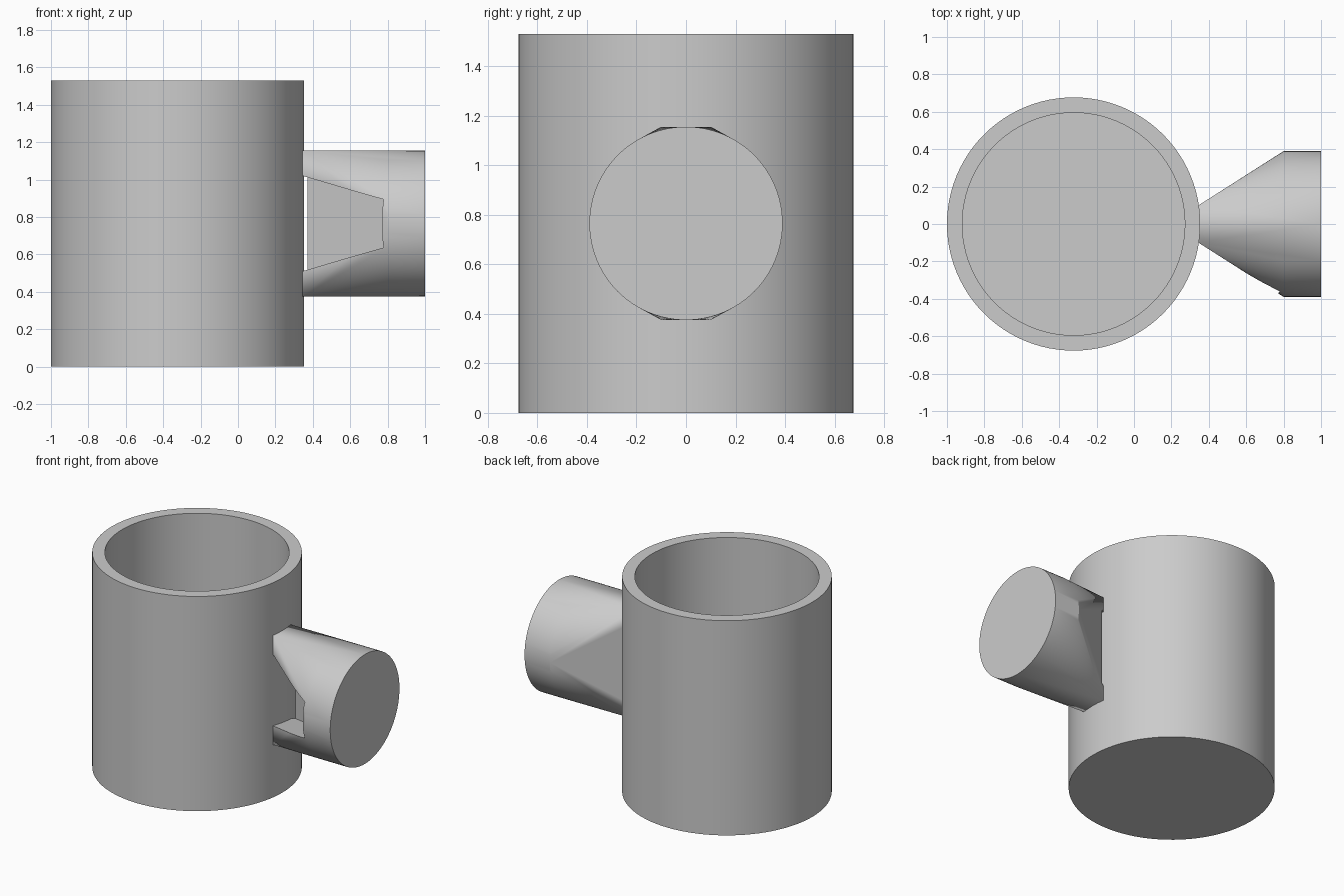
import bpy, bmesh, math
from mathutils import Vector

if "Cube" in bpy.data.objects:
    bpy.data.objects.remove(bpy.data.objects["Cube"], do_unlink=True)

CUP_X, CUP_R, INNER_R, CUP_H, FLOOR = -0.323, 0.677, 0.595, 1.53, 0.08
MID_Z = CUP_H / 2
KNOB_R, SEGMENTS = 0.39, 96

grey = bpy.data.materials.new("plain_grey")
grey.use_nodes = True
grey.diffuse_color = (0.6, 0.6, 0.6, 1)
grey.node_tree.nodes["Principled BSDF"].inputs["Base Color"].default_value = (0.6, 0.6, 0.6, 1)


def make_object(name, bm):
    bmesh.ops.recalc_face_normals(bm, faces=bm.faces)
    mesh = bpy.data.meshes.new(name)
    bm.to_mesh(mesh)
    bm.free()
    obj = bpy.data.objects.new(name, mesh)
    bpy.context.collection.objects.link(obj)
    mesh.materials.append(grey)
    return obj


def select_only(obj):
    bpy.ops.object.select_all(action="DESELECT")
    obj.select_set(True)
    bpy.context.view_layer.objects.active = obj


def smooth(obj):
    select_only(obj)
    bpy.ops.object.shade_smooth_by_angle(angle=math.radians(25))


# Cup: a thick walled profile turned around its axis
bm = bmesh.new()
profile = [(0, 0), (CUP_R, 0), (CUP_R, CUP_H), (INNER_R, CUP_H), (INNER_R, FLOOR), (0, FLOOR)]
points = [bm.verts.new((CUP_X + r, 0, z)) for r, z in profile]
edges = [bm.edges.new(pair) for pair in zip(points, points[1:])]
bmesh.ops.spin(bm, geom=points + edges, cent=(CUP_X, 0, 0), axis=(0, 0, 1),
               angle=math.tau, steps=SEGMENTS, use_duplicate=False)
bmesh.ops.remove_doubles(bm, verts=bm.verts, dist=0.0001)
smooth(make_object("cup", bm))

# Handle: a narrow upright rectangle blended into a round knob
bm = bmesh.new()
for y in (-0.1, 0.1):
    for z in (-KNOB_R, KNOB_R):
        bm.verts.new((0.345, y, MID_Z + z))
for x in (0.8, 1.0):
    for i in range(SEGMENTS):
        a = math.tau * i / SEGMENTS
        bm.verts.new((x, KNOB_R * math.cos(a), MID_Z + KNOB_R * math.sin(a)))
bmesh.ops.convex_hull(bm, input=bm.verts)
bmesh.ops.dissolve_limit(bm, angle_limit=0.002, verts=bm.verts, edges=bm.edges)
handle = make_object("handle", bm)

# Pocket: a tapered block sunk square into the slanted front of the handle
along = Vector((0.455, -0.29, 0)).normalized()
inward = Vector((-along.y, along.x, 0))
corner = Vector((0.345, -0.1, MID_Z))
bm = bmesh.new()
for depth in (-0.2, 0.196):
    for u in (-0.3, 0.505):
        half = 0.255 - 0.25 * u
        for z in (-half, half):
            bm.verts.new(corner + along * u + inward * depth + Vector((0, 0, z)))
bmesh.ops.convex_hull(bm, input=bm.verts)
pocket = make_object("pocket_cutter", bm)

cut = handle.modifiers.new("pocket", "BOOLEAN")
cut.operation, cut.solver, cut.object = "DIFFERENCE", "EXACT", pocket
select_only(handle)
bpy.ops.object.modifier_apply(modifier=cut.name)
bpy.data.objects.remove(pocket, do_unlink=True)
smooth(handle)
